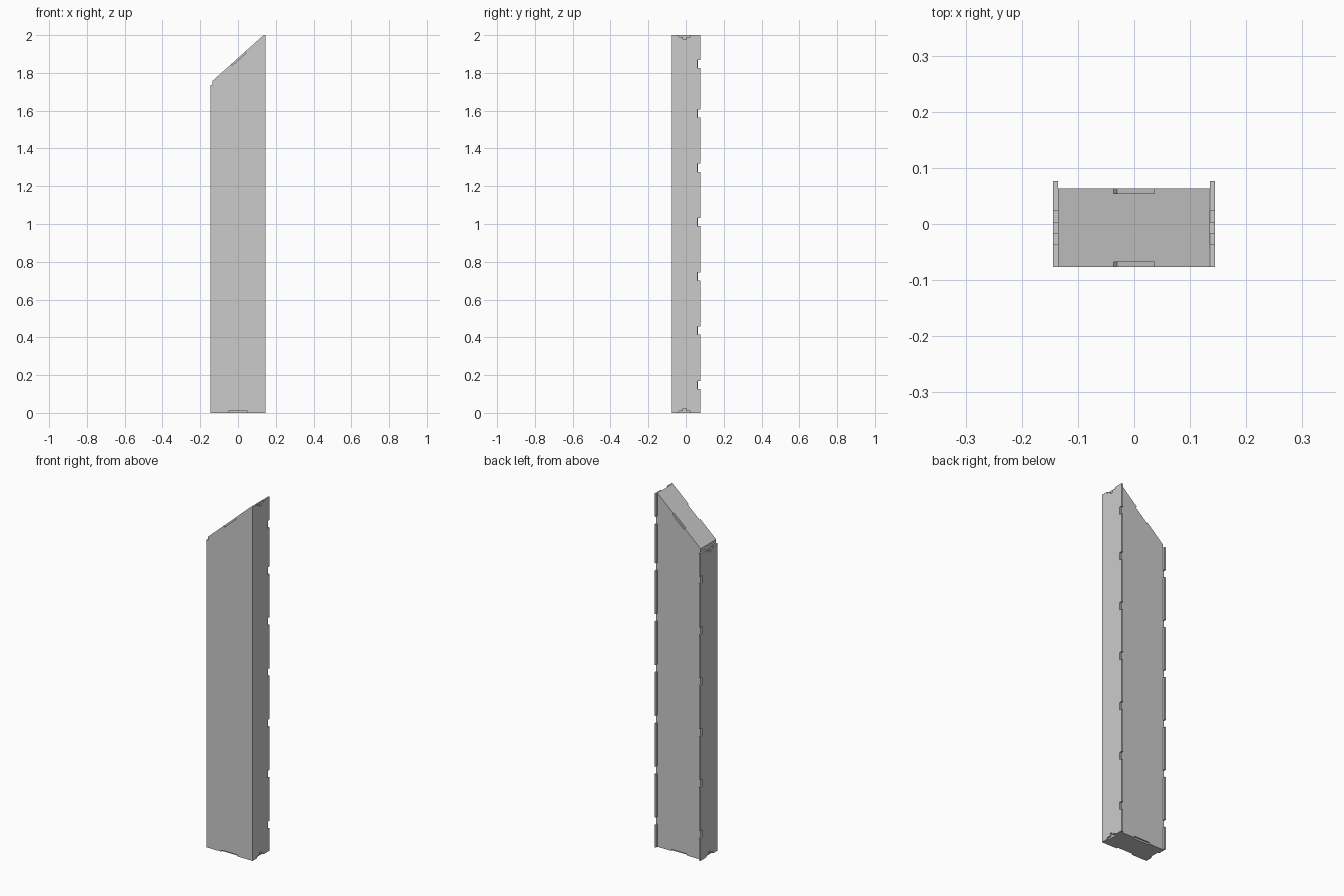
import bpy, bmesh, math
from mathutils import Vector

if "Cube" in bpy.data.objects:
    bpy.data.objects.remove(bpy.data.objects["Cube"])

T = 0.009                       # board thickness
X_OUT, X_IN = 0.1445, 0.1355    # side board faces
Y_FRONT, Y_REAR, Y_BACK = -0.0765, 0.0765, 0.063
Z_LOW, Z_SLOPE, Z_HIGH = 1.737, 1.757, 2.0
Y_MID = (Y_FRONT + Y_BACK) / 2


def board(name, outline, place, start, end):
    """Extrude a flat outline; place(u, v, w) maps it to 3D, w runs start..end."""
    bm = bmesh.new()
    face = bm.faces.new([bm.verts.new(place(u, v, start)) for u, v in outline])
    shift = Vector(place(0, 0, end)) - Vector(place(0, 0, start))
    ext = bmesh.ops.extrude_face_region(bm, geom=[face])
    moved = [g for g in ext["geom"] if isinstance(g, bmesh.types.BMVert)]
    bmesh.ops.translate(bm, verts=moved, vec=shift)
    bmesh.ops.recalc_face_normals(bm, faces=bm.faces)
    mesh = bpy.data.meshes.new(name)
    bm.to_mesh(mesh)
    bm.free()
    obj = bpy.data.objects.new(name, mesh)
    bpy.context.collection.objects.link(obj)
    return obj


def in_xz(u, v, w):
    return (u, w, v)


def in_yz(u, v, w):
    return (w, u, v)


# Front and back boards: slanted top edge, shallow recess at top and bottom
along = Vector((2 * X_IN, Z_HIGH - Z_SLOPE)).normalized()
inward = Vector((along.y, -along.x))
mid = Vector((0, (Z_SLOPE + Z_HIGH) / 2))
slot = [mid + along * 0.049, mid + along * 0.049 + inward * T,
        mid - along * 0.049 + inward * T, mid - along * 0.049]
face_outline = [(-X_IN, 0), (-0.05, 0), (-0.05, T), (0.05, T), (0.05, 0), (X_IN, 0),
                (X_IN, Z_HIGH)] + [tuple(p) for p in slot] + [(-X_IN, Z_SLOPE)]
board("front_board", face_outline, in_xz, Y_FRONT, Y_FRONT + T)
board("back_board", face_outline, in_xz, Y_BACK - T, Y_BACK)


# Side boards: stepped recess at both ends, notches along the rear edge
def side_outline(height, notches):
    step = [(-0.030, 0), (-0.030, T), (-0.009, T), (-0.009, 0.022),
            (0.009, 0.022), (0.009, T), (0.030, T), (0.030, 0)]
    pts = [(Y_FRONT, 0)] + [(Y_MID + y, z) for y, z in step] + [(Y_REAR, 0)]
    for z in notches:
        a, b = z - 0.0215, z + 0.0215
        pts += [(Y_REAR, a), (Y_BACK - 0.002, a), (Y_BACK - 0.002, b), (Y_REAR, b)]
    pts += [(Y_REAR, height)]
    pts += [(Y_MID + y, height - z) for y, z in reversed(step)]
    return pts + [(Y_FRONT, height)]


rows = [0.148 + 0.2875 * i for i in range(6)]
board("left_board", side_outline(Z_LOW, rows), in_yz, -X_OUT, -X_IN)
board("right_board", side_outline(Z_HIGH, rows + [1.848]), in_yz, X_IN, X_OUT)

# Slanted lid and base, set between the front and back boards
lid = [(-X_IN, Z_SLOPE - 0.045), (X_IN, Z_HIGH - 0.045), (X_IN, Z_HIGH), (-X_IN, Z_SLOPE)]
board("slanted_lid", lid, in_xz, Y_FRONT + T, Y_BACK - T)
base = [(-X_IN, 0), (X_IN, 0), (X_IN, 0.024), (-X_IN, 0.024)]
board("base_board", base, in_xz, Y_FRONT + T, Y_BACK - T)
